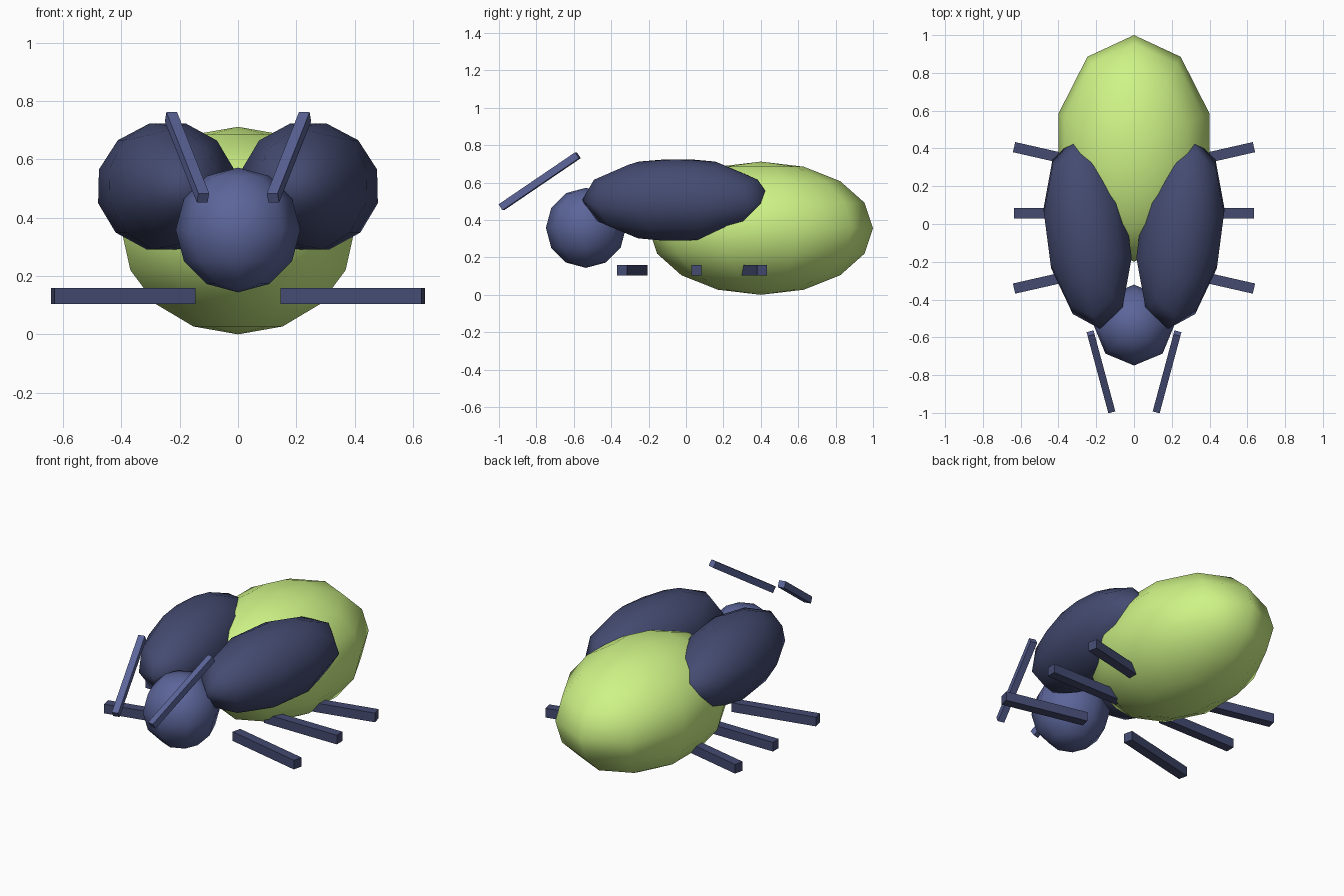
import bpy
from mathutils import Vector

if "Cube" in bpy.data.objects:
    bpy.data.objects.remove(bpy.data.objects["Cube"])


def material(name, rgb):
    m = bpy.data.materials.new(name)
    m.diffuse_color = (*rgb, 1)
    m.use_nodes = True
    m.node_tree.nodes["Principled BSDF"].inputs["Base Color"].default_value = m.diffuse_color
    return m


GLOW = material("glow_green", (0.62, 0.90, 0.24))
SHELL = material("dark_navy", (0.058, 0.070, 0.165))
SKIN = material("slate_blue", (0.105, 0.130, 0.320))


def ellipsoid(name, loc, radii, segments, rings, mat, rot=(0, 0, 0)):
    bpy.ops.mesh.primitive_uv_sphere_add(segments=segments, ring_count=rings,
                                         radius=1, location=loc, rotation=rot)
    ob = bpy.context.object
    ob.name = name
    ob.scale = radii
    ob.data.materials.append(mat)
    bpy.ops.object.shade_smooth()
    # low-poly spheres need a vertex facing front and back
    if max(v.co.y for v in ob.data.vertices) < 0.99:
        for v in ob.data.vertices:
            v.co.x, v.co.y = -v.co.y, v.co.x
    return ob


def bar(name, a, b, thick, mat):
    a, b = Vector(a), Vector(b)
    bpy.ops.mesh.primitive_cube_add(size=1, location=(a + b) / 2)
    ob = bpy.context.object
    ob.name = name
    ob.rotation_euler = (b - a).to_track_quat('Y', 'Z').to_euler()
    ob.scale = (thick, (b - a).length, thick)
    ob.data.materials.append(mat)
    return ob


# Body
ellipsoid("abdomen", (0, 0.4, 0.356), (0.42, 0.6, 0.356), 10, 8, GLOW)
ellipsoid("head", (0, -0.535, 0.358), (0.214, 0.214, 0.214), 8, 6, SKIN)

for side, s in (("right", 1), ("left", -1)):
    # Wing cases, rolled outward and splayed at the back
    ellipsoid(f"{side}_wing_case", (s * 0.246, -0.05, 0.507),
              (0.234, 0.51, 0.224), 10, 6, SHELL, (0, s * 0.26, -s * 0.13))
    # Antennae
    bar(f"{side}_antenna", (s * 0.12, -0.987, 0.468),
        (s * 0.23, -0.578, 0.746), 0.038, SKIN)
    # Legs
    for part, y, dy in (("front", -0.287, -0.055), ("middle", 0.056, 0),
                        ("rear", 0.352, 0.055)):
        bar(f"{side}_{part}_leg", (s * 0.152, y - dy, 0.131),
            (s * 0.635, y + dy, 0.131), 0.055, SHELL)
